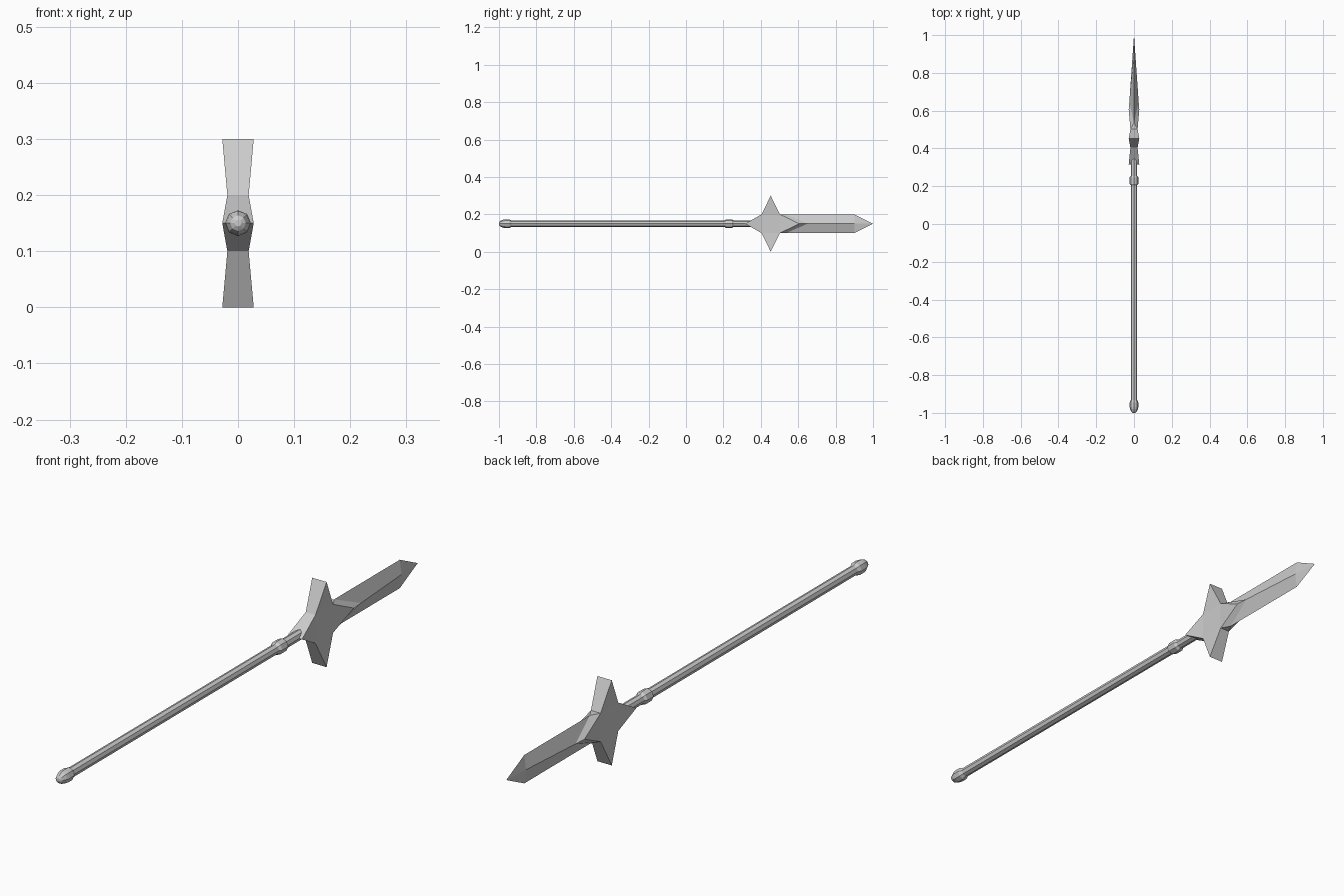
import bpy, math

if "Cube" in bpy.data.objects:
    bpy.data.objects.remove(bpy.data.objects["Cube"])

ZC = 0.15  # height of the spear axis


def make(name, verts, faces):
    me = bpy.data.meshes.new(name)
    me.from_pydata(verts, [], faces)
    me.update()
    ob = bpy.data.objects.new(name, me)
    bpy.context.collection.objects.link(ob)
    return ob


def lathe(name, profile, n=8):
    """Revolve (y, radius) pairs around the spear axis, with closed ends."""
    verts, faces = [], []
    for y, r in profile:
        for i in range(n):
            a = 2 * math.pi * i / n
            verts.append((r * math.cos(a), y, ZC + r * math.sin(a)))
    for k in range(len(profile) - 1):
        for i in range(n):
            j = (i + 1) % n
            faces.append((k * n + i, k * n + j, (k + 1) * n + j, (k + 1) * n + i))
    faces.append(tuple(reversed(range(n))))
    faces.append(tuple(range(len(verts) - n, len(verts))))
    return make(name, verts, faces)


# Shaft, rounded end cap and collar
lathe("shaft", [(-0.96, 0.017), (0.42, 0.017)])
lathe("end_cap", [(-1.0, 0.006), (-0.995, 0.014), (-0.98, 0.021), (-0.968, 0.023),
                  (-0.945, 0.023), (-0.932, 0.017)])
lathe("collar", [(0.205, 0.017), (0.213, 0.023), (0.247, 0.023), (0.255, 0.017)])

# Four-pointed star guard: thick at the points, thinner at the inner corners
tip, inner = 0.028, 0.019
star = [(0.316, 0.15, tip), (0.404, 0.20, inner), (0.453, 0.30, tip), (0.502, 0.20, inner),
        (0.605, 0.15, tip), (0.502, 0.10, inner), (0.453, 0.0, tip), (0.404, 0.10, inner)]
verts = [(s * t, y, z) for s in (-1, 1) for y, z, t in star]
faces = [(1, 3, 5, 7), (15, 13, 11, 9)]
for i in range(0, 8, 2):
    faces += [((i - 1) % 8, i, i + 1), (i + 9, i + 8, (i - 1) % 8 + 8)]
for i in range(8):
    j = (i + 1) % 8
    if i not in (3, 4):          # the blade grows out of the front point
        faces.append((j, i, i + 8, j + 8))
make("star_guard", verts, faces)

# Blade: bevelled root at the star, central ridge on both sides, sharp edges
verts = [(0, 0.535, 0.20), (0, 0.90, 0.20), (0, 1.0, 0.15), (0, 0.90, 0.10), (0, 0.535, 0.10)]
faces = []
for s in (-1, 1):
    b = len(verts)
    verts += [(s * inner, 0.502, 0.20), (s * tip, 0.605, 0.15), (s * inner, 0.502, 0.10),
              (s * 0.0245, 0.65, 0.15), (s * 0.007, 0.90, 0.15)]
    side = [(b, 0, b + 3, b + 1), (b + 1, b + 3, 4, b + 2),
            (0, 1, b + 4, b + 3), (b + 3, b + 4, 3, 4),
            (1, 2, b + 4), (b + 4, 2, 3)]
    faces += [tuple(reversed(f)) for f in side] if s < 0 else side
# small caps joining both sides at the root
faces += [(5, 0, 10), (12, 4, 7)]
blade = make("blade", verts, faces)

# Consistent outward normals
import bmesh
for ob in bpy.data.objects:
    bm = bmesh.new()
    bm.from_mesh(ob.data)
    bmesh.ops.recalc_face_normals(bm, faces=bm.faces)
    bm.to_mesh(ob.data)
    bm.free()
